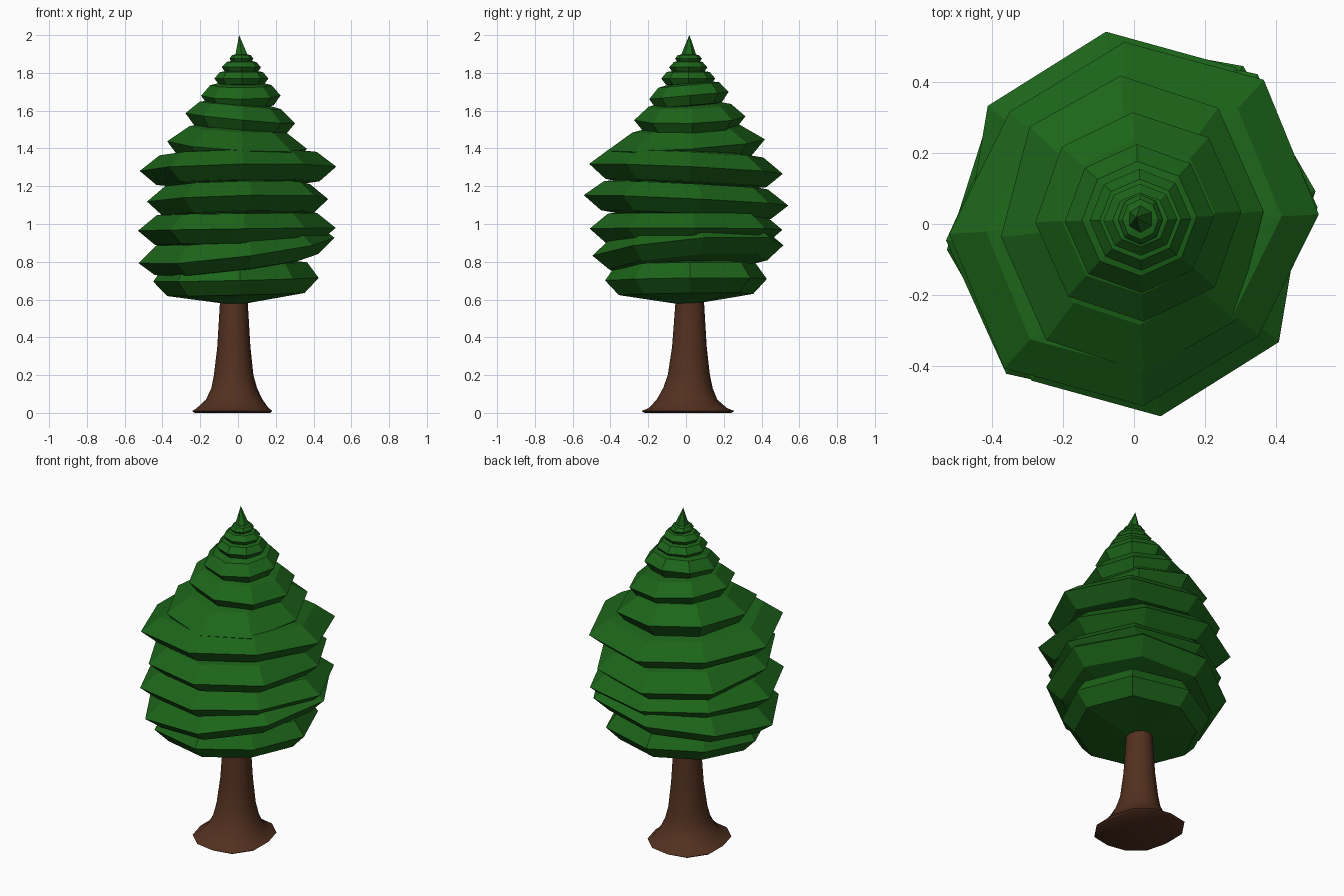
import bpy, bmesh
from math import cos, sin, radians, pi

if "Cube" in bpy.data.objects:
    bpy.data.objects.remove(bpy.data.objects["Cube"])


def material(name, color):
    m = bpy.data.materials.new(name)
    m.diffuse_color = color
    m.use_nodes = True
    m.node_tree.nodes["Principled BSDF"].inputs["Base Color"].default_value = m.diffuse_color
    return m


GREEN = material("needles", (0.012, 0.13, 0.01, 1))
BROWN = material("bark", (0.085, 0.03, 0.014, 1))


def loft(name, rings, mat, bottom=None, top=None):
    """Skin a stack of equal-sized point rings, ending in a pole or a flat cap."""
    bm = bmesh.new()
    loops = [[bm.verts.new(p) for p in ring] for ring in rings]
    n = len(loops[0])
    for a, b in zip(loops, loops[1:]):
        for i in range(n):
            j = (i + 1) % n
            bm.faces.new((a[i], a[j], b[j], b[i]))
    for loop, pole in ((loops[0], bottom), (loops[-1], top)):
        if pole is None:
            bm.faces.new(loop)
        else:
            v = bm.verts.new(pole)
            for i in range(n):
                bm.faces.new((loop[i], loop[(i + 1) % n], v))
    bmesh.ops.recalc_face_normals(bm, faces=bm.faces)
    mesh = bpy.data.meshes.new(name)
    bm.to_mesh(mesh)
    bm.free()
    mesh.materials.append(mat)
    obj = bpy.data.objects.new(name, mesh)
    bpy.context.collection.objects.link(obj)
    return obj


def ring(cx, cy, z, rx, ry, d1=0, d2=0, turn=0, n=8, tilt_x=0, tilt_y=0):
    """Tilted ellipse, bulging by d1 along x=y and by d2 along x=-y."""
    pts = []
    for i in range(n):
        a = radians(turn) + 2 * pi * i / n
        s = sin(2 * a)
        f = 1 + (d1 * s if s > 0 else -d2 * s)
        x, y = f * rx * cos(a), f * ry * sin(a)
        pts.append((cx + x, cy + y, z + x * tilt_x + y * tilt_y))
    return pts


# Trunk: cx, cy, z, rx, ry, diagonal bulges
profile = [(-.03, .01, 0, .20, .225, .04, .13), (-.03, .01, .01, .212, .242, .04, .13),
           (-.028, .01, .025, .19, .205, .04, .10), (-.02, .005, .07, .15, .16, .02, .04),
           (-.02, .01, .13, .122, .132), (-.023, .015, .20, .105, .112),
           (-.022, .018, .35, .088, .092), (-.022, .02, .60, .073, .075)]
trunk = loft("trunk", [ring(*p, turn=5, n=12) for p in profile], BROWN)

# Foliage tiers: cx, cy, z, rx, ry, half height, upper ratio, turn, tilt x, tilt y, bulges
tiers = [
    (-.011, .00, .705, .436, .432, .135, .86, 3, .022, .010, .06, -.07),
    (-.008, .01, .860, .520, .520, .13, .82, 9, .118, .073, .035, -.05),
    (-.006, .00, .972, .520, .520, .13, .81, 5, .015, -.005, .06, -.09),
    (-.002, .00, 1.125, .484, .540, .13, .80, 9, .022, -.048, .01, .05),
    (.000, .00, 1.292, .518, .518, .13, .80, 3, .025, -.050, .055, -.09),
    (-.005, .00, 1.418, .370, .418, .14, .68, 5, -.060, .068, .02, .02),
    (.012, .02, 1.560, .290, .295, .11, .74, 3, -.094, .030, .02, .0),
    (.015, .015, 1.680, .210, .210, .09, .77, 2, .0, .090, .01, .0),
    (.018, .012, 1.770, .143, .143, .055, .80, 1, .0, .0, 0, 0),
    (.018, .012, 1.830, .104, .101, .045, .75, 1, .0, .0, 0, 0),
    (.018, .013, 1.875, .063, .071, .03, .80, 1, .0, .0, 0, 0),
]
for k, (cx, cy, z, rx, ry, h, up, turn, tx, ty, d1, d2) in enumerate(tiers, 1):
    rings = [ring(cx, cy, z + dz * h, rx * f, ry * f, d1, d2, turn, 8, tx, ty)
             for dz, f in ((-.58, .83), (0, 1), (.62, up))]
    loft(f"foliage_tier_{k}", rings, GREEN, (cx, cy, z - h), (cx, cy, z + h))

# Pointed tip
loft("tree_tip", [ring(.019, .014, 1.86, .028, .03, turn=30, n=6),
                  ring(.018, .014, 1.90, .036, .038, turn=30, n=6),
                  ring(.012, .016, 1.95, .018, .02, turn=30, n=6)],
     GREEN, top=(.006, .018, 2.0))

# Soft bark shading
bpy.context.view_layer.objects.active = trunk
trunk.select_set(True)
bpy.ops.object.shade_smooth_by_angle(angle=radians(35))
